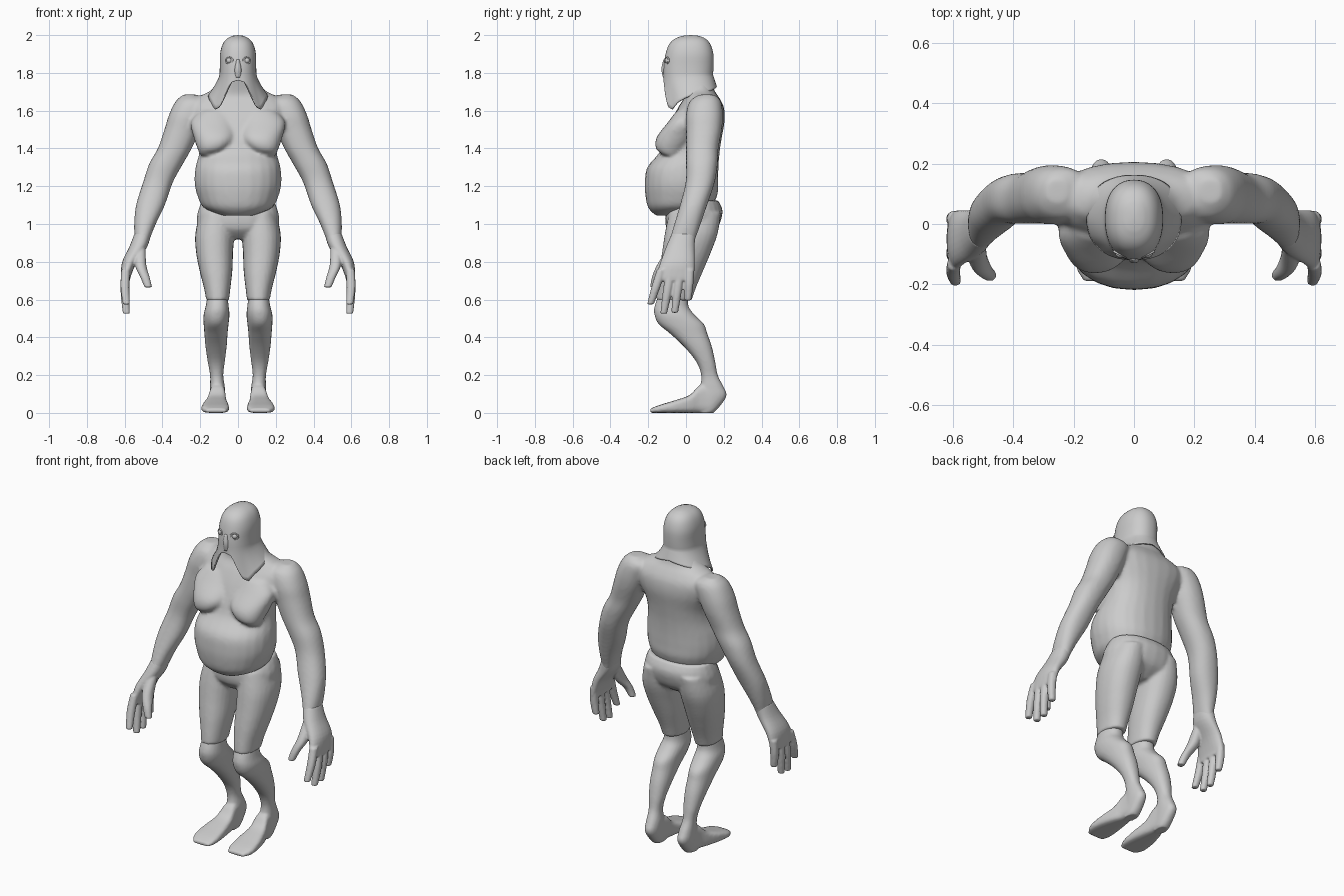
import bpy, bmesh, math
from mathutils import Vector

if "Cube" in bpy.data.objects:
    bpy.data.objects.remove(bpy.data.objects["Cube"])

grey = bpy.data.materials.new("plain grey")
grey.use_nodes = True
grey.diffuse_color = (0.6, 0.6, 0.6, 1)
grey.node_tree.nodes["Principled BSDF"].inputs["Base Color"].default_value = grey.diffuse_color


def spow(v, p):
    return math.copysign(abs(v) ** p, v)


def spline(rows, steps=4):
    """Smoothly interpolate rows of numbers."""
    out = []
    for i in range(len(rows) - 1):
        a, b, c, d = (Vector(rows[max(0, min(len(rows) - 1, i + k))]) for k in (-1, 0, 1, 2))
        for s in range(steps):
            t = s / steps
            m0, m1 = (c - a) / 2, (d - b) / 2
            out.append(b * (2*t**3 - 3*t**2 + 1) + m0 * (t**3 - 2*t**2 + t)
                       + c * (3*t**2 - 2*t**3) + m1 * (t**3 - t**2))
    return out + [Vector(rows[-1])]


def loft(bm, rings, side=1, axis="z", power=0.9, n=24):
    """Closed tube; each ring is (station, x min, x max, depth min, depth max)."""
    loops = []
    for t, x0, x1, a0, a1 in spline([Vector(r) for r in rings]):
        loop = []
        for k in range(n):
            u = 2 * math.pi * k / n
            x = side * ((x0 + x1) / 2 + (x1 - x0) / 2 * spow(math.cos(u), power))
            a = (a0 + a1) / 2 + (a1 - a0) / 2 * spow(math.sin(u), power)
            loop.append(bm.verts.new((x, a, t) if axis == "z" else (x, t, a)))
        loops.append(loop)
    for p, q in zip(loops, loops[1:]):
        for k in range(n):
            bm.faces.new((p[k], p[(k + 1) % n], q[(k + 1) % n], q[k]))
    bm.faces.new(loops[0])
    bm.faces.new(loops[-1])


def finish(bm, name, voxel=0, smooth=0):
    bmesh.ops.recalc_face_normals(bm, faces=bm.faces)
    me = bpy.data.meshes.new(name)
    bm.to_mesh(me)
    bm.free()
    me.materials.append(grey)
    ob = bpy.data.objects.new(name, me)
    bpy.context.collection.objects.link(ob)
    for f in me.polygons:
        f.use_smooth = True
    if voxel:
        rm = ob.modifiers.new("blend", "REMESH")
        rm.mode, rm.voxel_size, rm.use_smooth_shade = "VOXEL", voxel, True
        sm = ob.modifiers.new("soften", "SMOOTH")
        sm.factor, sm.iterations = 0.5, smooth
    return ob


# Torso, chest and arms blended together
bm = bmesh.new()
loft(bm, [(1.045, -.08, .08, -.16, -.04), (1.085, -.18, .18, -.2, .12), (1.15, -.215, .215, -.215, .165),
          (1.22, -.23, .23, -.218, .17), (1.3, -.225, .225, -.205, .172), (1.38, -.205, .205, -.14, .178),
          (1.46, -.21, .21, -.11, .19), (1.55, -.25, .25, -.075, .205), (1.62, -.27, .27, -.04, .2),
          (1.67, -.22, .22, -.01, .175), (1.71, -.14, .14, -.01, .15), (1.8, -.08, .08, -.03, .13)])
for s in (1, -1):
    loft(bm, [(1.365, .13, .2, -.12, -.05), (1.4, .06, .215, -.16, 0), (1.46, .01, .235, -.155, .05),
              (1.54, .02, .25, -.095, .05), (1.6, .05, .2, -.05, .05)], s)
    loft(bm, [(1.685, .22, .29, .07, .15), (1.65, .15, .33, .02, .185), (1.58, .17, .365, 0, .195),
              (1.5, .2, .39, 0, .19), (1.4, .245, .425, 0, .172), (1.32, .29, .47, 0, .168),
              (1.22, .345, .503, -.002, .152), (1.1, .387, .54, -.032, .112), (1, .435, .55, -.062, .078),
              (.92, .467, .548, -.085, .05), (.89, .48, .55, -.09, .045)], s)
finish(bm, "torso_and_arms", .011, 5)

# Hands
for s, label in ((1, "left"), (-1, "right")):
    bm = bmesh.new()
    loft(bm, [(.95, .46, .548, -.075, .05), (.88, .48, .575, -.105, .046), (.8, .535, .613, -.135, .046),
              (.73, .565, .62, -.155, .044), (.7, .572, .618, -.155, .04)], s)
    loft(bm, [(.87, .49, .55, -.1, -.04), (.78, .485, .545, -.155, -.08), (.72, .468, .518, -.18, -.13),
              (.665, .455, .495, -.19, -.15)], s)
    # Fingers: knuckle depth, tip depth, tip height
    for y0, y1, z1 in ((-.13, -.188, .575), (-.08, -.118, .525), (-.032, -.06, .53), (.02, .01, .595)):
        loft(bm, [(.76, .572, .618, y0 - .024, y0 + .024),
                  ((.76 + z1) / 2, .575, .622, (y0 + y1) / 2 - .024, (y0 + y1) / 2 + .024),
                  (z1, .572, .61, y1 - .018, y1 + .018)], s, n=12)
    finish(bm, label + "_hand", .006, 3)

# Shorts with two short legs
bm = bmesh.new()
loft(bm, [(.92, -.08, .08, -.05, .09), (.97, -.2, .2, -.1, .16), (1.03, -.218, .218, -.11, .188),
          (1.08, -.208, .208, -.1, .192), (1.125, -.19, .19, -.06, .17)])
for s in (1, -1):
    loft(bm, [(1.06, .02, .2, -.09, .185), (.95, .02, .226, -.112, .168), (.85, .026, .222, -.127, .132),
              (.75, .03, .203, -.142, .09), (.66, .04, .18, -.152, .052), (.595, .048, .168, -.158, .03)], s)
finish(bm, "shorts", .01, 3)

# Lower legs with bare feet
for s, label in ((1, "left"), (-1, "right")):
    bm = bmesh.new()
    loft(bm, [(.66, .06, .155, -.13, .015), (.57, .05, .17, -.165, .012), (.52, .045, .182, -.167, .045),
              (.47, .05, .182, -.145, .095), (.42, .055, .178, -.085, .113), (.35, .06, .172, -.01, .137),
              (.27, .07, .16, .055, .155), (.2, .078, .148, .08, .168), (.14, .07, .148, .075, .198),
              (.09, .068, .148, .06, .215), (.03, .07, .143, .06, .175), (0, .075, .138, .06, .145)], s)
    loft(bm, [(-.19, .065, .165, 0, .022), (-.14, .048, .192, 0, .042), (-.06, .05, .188, 0, .066),
              (.02, .06, .168, 0, .095), (.07, .066, .152, 0, .145), (.13, .07, .145, 0, .16)],
         s, axis="y", power=.6)
    finish(bm, label + "_lower_leg", .008, 2)

# Hood: rounded crown flaring to a hem whose height follows the angle from the front
HEM = [(0, 1.76), (12, 1.75), (24, 1.68), (37, 1.62), (50, 1.608), (65, 1.645), (90, 1.68), (180, 1.73)]


def hem(deg):
    for (a, za), (b, zb) in zip(HEM, HEM[1:]):
        if deg <= b:
            return za + (zb - za) * (deg - a) / (b - a)


bm = bmesh.new()
N, loops = 72, []
crown = [(1.996, .03, -.02, .07), (1.98, .06, -.06, .105), (1.95, .082, -.09, .13), (1.9, .095, -.108, .145),
         (1.84, .096, -.118, .146), (1.79, .098, -.12, .143)]
for z, hx, yf, yb in spline([Vector(c) for c in crown], 3):
    loops.append((z, hx, yf, yb, 0))
for i in range(1, 9):
    t = i / 8
    loops.append((1.79, .098 + .06 * t ** 1.3, -.12, .143 + .02 * t, t))
grid = []
for z, hx, yf, yb, drop in loops:
    row = []
    for k in range(N):
        deg = 360 * k / N
        u = math.radians(deg)
        zz = z + (hem(min(deg, 360 - deg)) - z) * drop
        row.append(bm.verts.new((hx * spow(math.sin(u), .9),
                                 (yf + yb) / 2 - (yb - yf) / 2 * spow(math.cos(u), .85), zz)))
    grid.append(row)
for p, q in zip(grid, grid[1:]):
    for k in range(N):
        bm.faces.new((p[k], p[(k + 1) % N], q[(k + 1) % N], q[k]))
top = bm.verts.new((0, .025, 2))
for k in range(N):
    bm.faces.new((top, grid[0][(k + 1) % N], grid[0][k]))
hood = finish(bm, "hood")
cloth = hood.modifiers.new("thickness", "SOLIDIFY")
cloth.thickness, cloth.offset = .008, -1

# Nose ridge under the hood
bm = bmesh.new()
loft(bm, [(1.775, -.018, .018, -.122, -.08), (1.82, -.02, .02, -.13, -.08), (1.87, -.01, .01, -.12, -.08)])
finish(bm, "nose")

# Eyes with raised rims
for s, label in ((1, "left"), (-1, "right")):
    bpy.ops.mesh.primitive_uv_sphere_add(segments=16, ring_count=8, radius=.016, location=(s * .046, -.096, 1.865))
    ball = bpy.context.object
    bpy.ops.mesh.primitive_torus_add(major_segments=20, minor_segments=6, major_radius=.021, minor_radius=.005,
                                     location=(s * .046, -.1, 1.865),
                                     rotation=(math.pi / 2, 0, s * math.radians(25)))
    rim = bpy.context.object
    rim.scale.y = .8
    for ob, part in ((ball, "eye"), (rim, "eye_rim")):
        ob.name = label + "_" + part
        ob.data.materials.append(grey)
        for f in ob.data.polygons:
            f.use_smooth = True
